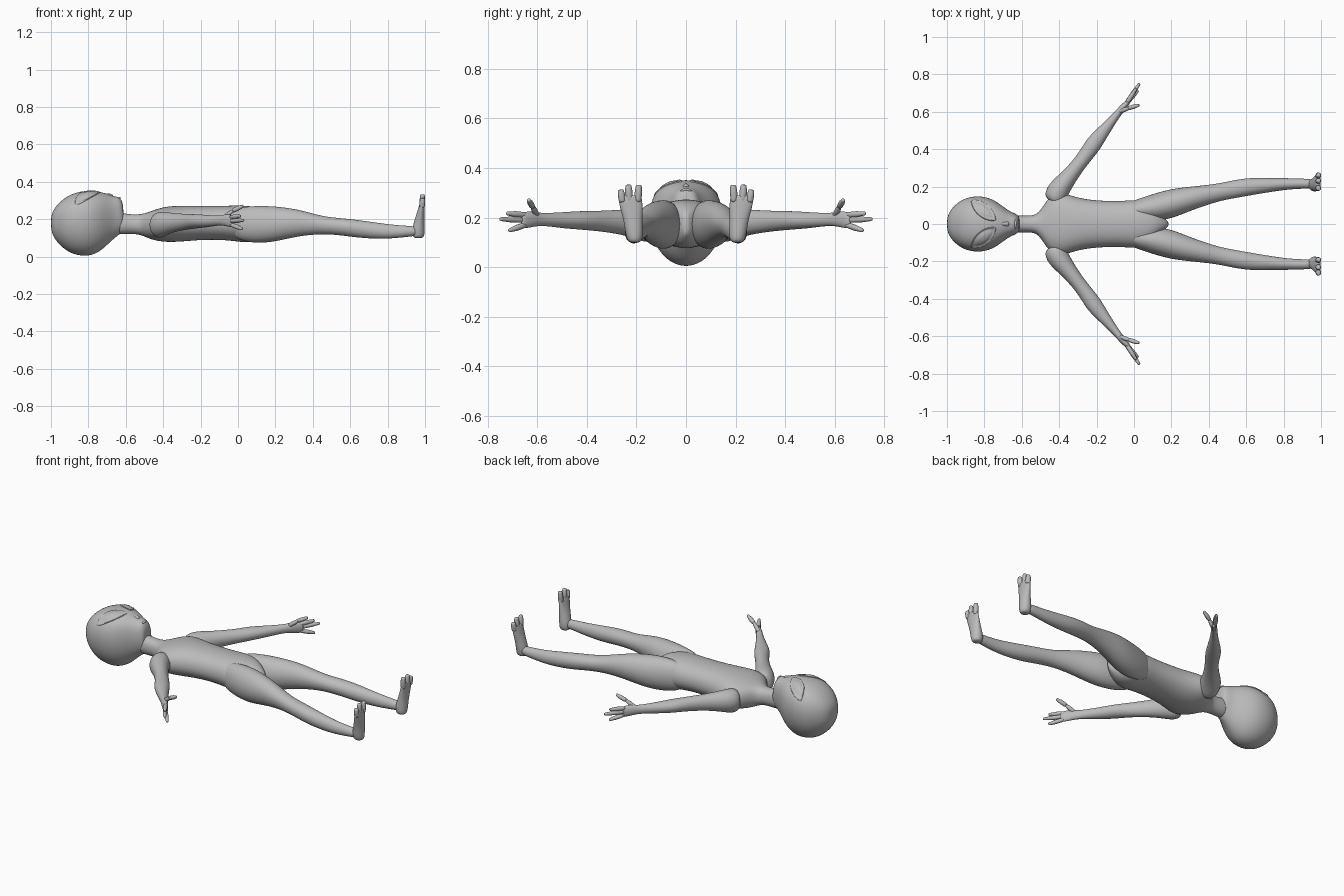
import bpy, bmesh, math
from mathutils import Vector
from mathutils.bvhtree import BVHTree

skin = bpy.data.materials.new("grey_skin")
skin.diffuse_color = (0.5, 0.5, 0.5, 1)


def finish(name, bm, mirror, levels):
    bmesh.ops.recalc_face_normals(bm, faces=bm.faces[:])
    for f in bm.faces:
        f.smooth = True
    me = bpy.data.meshes.new(name)
    bm.to_mesh(me)
    bm.free()
    me.materials.append(skin)
    ob = bpy.data.objects.new(name, me)
    bpy.context.collection.objects.link(ob)
    if mirror:
        m = ob.modifiers.new("mirror", 'MIRROR')
        m.use_axis = (False, True, False)
        m.use_mirror_merge = False
    if levels:
        s = ob.modifiers.new("smooth", 'SUBSURF')
        s.levels = s.render_levels = levels
    return ob


def loft(name, rings, side, up, mirror=False, n=12, levels=2, power=2.0):
    """Skin a row of rings: (centre x, y, z, half width, upper radius, lower radius)."""
    side, up = Vector(side).normalized(), Vector(up).normalized()
    grow = 3 / (2 + math.cos(2 * math.pi / n))
    bm = bmesh.new()
    rows = []
    for x, y, z, w, ru, rd in rings:
        row = []
        for i in range(n):
            a = 2 * math.pi * i / n
            c, s = math.cos(a), math.sin(a)
            p = power if s > 0 else 2.0
            c = math.copysign(abs(c) ** (2 / p), c)
            s = math.copysign(abs(s) ** (2 / p), s)
            row.append(bm.verts.new(Vector((x, y, z)) + side * c * w * grow
                                    + up * s * (ru if s > 0 else rd) * grow))
        rows.append(row)
    for a, b in zip(rows, rows[1:]):
        for i in range(n):
            j = (i + 1) % n
            bm.faces.new((a[i], a[j], b[j], b[i]))
    bm.faces.new(rows[0])
    bm.faces.new(rows[-1])
    return finish(name, bm, mirror, levels)


def along_x(table):
    """Turn (x, y, half width, bottom, widest height, top) into rings."""
    return [(x, y, m, w, t - m, m - b) for x, y, w, b, m, t in table]


def digit(name, a, b, r0, r1):
    """Tapered finger or toe with a soft knuckle and a rounded tip."""
    a, b = Vector(a), Vector(b)
    d = (b - a).normalized()
    side = d.cross(Vector((0.3, 0.2, 1))).normalized()
    up = side.cross(d)
    rings = []
    for t, r in ((0, r0), (0.3, r0 * 0.85), (0.55, r0), (0.8, r1 * 1.1), (0.97, r1), (1, r1 * 0.6)):
        rings.append((*a.lerp(b, t), r, r, r))
    loft(name, rings, side, up, True, 8, 1)


Y, Z = (0, 1, 0), (0, 0, 1)

# Head: large cranium tapering to a small chin
head = loft("head", along_x([
    (-1.0, 0, 0.025, 0.15, 0.18, 0.21), (-0.99, 0, 0.062, 0.11, 0.18, 0.245),
    (-0.96, 0, 0.1, 0.068, 0.19, 0.285), (-0.91, 0, 0.136, 0.025, 0.195, 0.325),
    (-0.85, 0, 0.149, 0.004, 0.2, 0.347), (-0.79, 0, 0.145, 0.004, 0.205, 0.352),
    (-0.74, 0, 0.123, 0.026, 0.205, 0.346), (-0.7, 0, 0.093, 0.062, 0.21, 0.335),
    (-0.665, 0, 0.068, 0.095, 0.22, 0.322), (-0.635, 0, 0.056, 0.118, 0.22, 0.318),
    (-0.62, 0, 0.046, 0.13, 0.21, 0.298), (-0.612, 0, 0.036, 0.14, 0.2, 0.26)]),
    Y, Z, n=16, power=2.4)

# Neck and torso, closing to a point between the legs
loft("torso", along_x([
    (-0.67, 0, 0.045, 0.12, 0.18, 0.24), (-0.61, 0, 0.045, 0.12, 0.175, 0.23),
    (-0.56, 0, 0.044, 0.122, 0.172, 0.224), (-0.515, 0, 0.05, 0.115, 0.17, 0.226),
    (-0.48, 0, 0.105, 0.098, 0.17, 0.236), (-0.44, 0, 0.16, 0.085, 0.17, 0.252),
    (-0.38, 0, 0.168, 0.077, 0.175, 0.268), (-0.3, 0, 0.138, 0.08, 0.175, 0.272),
    (-0.2, 0, 0.124, 0.09, 0.178, 0.27), (-0.08, 0, 0.121, 0.09, 0.178, 0.27),
    (0.0, 0, 0.128, 0.08, 0.175, 0.273), (0.06, 0, 0.125, 0.074, 0.175, 0.27),
    (0.12, 0, 0.075, 0.085, 0.17, 0.26), (0.17, 0, 0.025, 0.12, 0.17, 0.225),
    (0.185, 0, 0.01, 0.14, 0.17, 0.2)]), Y, Z, n=16, power=2.3)

# Legs: heavy thigh, knee, calf and thin ankle
loft("leg", along_x([
    (-0.04, 0.07, 0.035, 0.12, 0.175, 0.23), (0.0, 0.075, 0.052, 0.088, 0.175, 0.262),
    (0.1, 0.086, 0.074, 0.07, 0.17, 0.272), (0.2, 0.108, 0.08, 0.08, 0.175, 0.268),
    (0.3, 0.135, 0.064, 0.105, 0.185, 0.256), (0.4, 0.157, 0.052, 0.118, 0.18, 0.23),
    (0.47, 0.173, 0.047, 0.12, 0.17, 0.212), (0.54, 0.187, 0.048, 0.115, 0.165, 0.206),
    (0.62, 0.2, 0.047, 0.104, 0.155, 0.198), (0.72, 0.208, 0.038, 0.095, 0.14, 0.184),
    (0.82, 0.215, 0.03, 0.096, 0.13, 0.17), (0.92, 0.216, 0.026, 0.107, 0.135, 0.163),
    (0.965, 0.214, 0.024, 0.112, 0.135, 0.16)]), Y, Z, True)

# Feet stand straight up from the heel, sole facing along the body
loft("foot", [
    (0.965, 0.207, 0.098, 0.018, 0.018, 0.02), (0.965, 0.207, 0.108, 0.03, 0.031, 0.033),
    (0.965, 0.209, 0.14, 0.036, 0.033, 0.035), (0.972, 0.213, 0.18, 0.037, 0.026, 0.033),
    (0.978, 0.218, 0.22, 0.042, 0.02, 0.026), (0.982, 0.223, 0.255, 0.047, 0.016, 0.019),
    (0.985, 0.225, 0.28, 0.047, 0.013, 0.015), (0.986, 0.226, 0.29, 0.04, 0.009, 0.01)],
    Y, (1, 0, 0), True)
for i, (y0, y1, top) in enumerate(((0.195, 0.19, 0.332), (0.228, 0.233, 0.333), (0.256, 0.264, 0.313))):
    digit(f"toe_{i + 1}", (0.984, y0, 0.26), (0.987, y1, top), 0.016, 0.012)

# Arms: shoulder, elbow swelling, slim wrist and flat palm
arm_side = (-0.79, 0.61, 0)
loft("arm", [
    (-0.44, 0.11, 0.17, 0.05, 0.055, 0.06), (-0.42, 0.15, 0.172, 0.062, 0.068, 0.075),
    (-0.395, 0.195, 0.178, 0.057, 0.062, 0.066), (-0.35, 0.25, 0.182, 0.044, 0.05, 0.052),
    (-0.29, 0.325, 0.186, 0.037, 0.042, 0.044), (-0.245, 0.385, 0.188, 0.041, 0.038, 0.04),
    (-0.215, 0.43, 0.19, 0.044, 0.036, 0.038), (-0.17, 0.488, 0.19, 0.035, 0.032, 0.034),
    (-0.115, 0.555, 0.192, 0.023, 0.026, 0.027), (-0.085, 0.592, 0.193, 0.019, 0.026, 0.026),
    (-0.06, 0.622, 0.194, 0.018, 0.032, 0.032), (-0.035, 0.65, 0.19, 0.014, 0.033, 0.034),
    (-0.022, 0.665, 0.188, 0.01, 0.026, 0.028)], arm_side, Z, True)
# Three fingers and a thumb
for name, a, b in (("finger_upper", (-0.04, 0.645, 0.21), (0.012, 0.725, 0.217)),
                   ("finger_middle", (-0.04, 0.648, 0.19), (0.03, 0.752, 0.194)),
                   ("finger_lower", (-0.04, 0.645, 0.172), (0.022, 0.715, 0.147)),
                   ("thumb_base", (-0.08, 0.6, 0.205), (-0.02, 0.622, 0.25)),
                   ("thumb_tip", (-0.03, 0.619, 0.243), (0.028, 0.636, 0.272))):
    digit(name, a, b, 0.013, 0.008)

# Eyes: slanted almond domes with a raised rim laid on the face
bpy.context.view_layer.update()
tree = BVHTree.FromObject(head, bpy.context.evaluated_depsgraph_get())
tip_in, tip_out = Vector((-0.745, 0.024)), Vector((-0.865, 0.122))
axis = tip_out - tip_in
mid, half = (tip_in + tip_out) / 2, axis.length / 2
axis.normalize()
across = Vector((-axis.y, axis.x))
bm = bmesh.new()
rows = []
for scale, lift in ((1.12, -0.004), (1.06, 0.004), (0.98, 0.005), (0.9, -0.001), (0.6, 0.004), (0.25, 0.006)):
    row = []
    for i in range(24):
        a = 2 * math.pi * i / 24
        s = math.sin(a)
        p = mid + axis * math.cos(a) * half * scale + across * s * abs(s) ** 0.4 * 0.034 * scale
        hit, normal, _, _ = tree.ray_cast(Vector((p.x, p.y, 1)), Vector((0, 0, -1)))
        if hit is None:
            hit, normal, _, _ = tree.find_nearest(Vector((p.x, p.y, 0.28)))
        row.append(bm.verts.new(hit + normal * lift))
    rows.append(row)
for a, b in zip(rows, rows[1:]):
    for i in range(24):
        bm.faces.new((a[i], a[(i + 1) % 24], b[(i + 1) % 24], b[i]))
bm.faces.new(rows[-1])
finish("eye", bm, True, 1)

# Small nose bridge and lips
loft("nose", along_x([(-0.72, 0, 0.006, 0.32, 0.328, 0.338), (-0.695, 0, 0.011, 0.315, 0.325, 0.338),
                      (-0.675, 0, 0.015, 0.31, 0.32, 0.335), (-0.667, 0, 0.01, 0.31, 0.318, 0.326)]), Y, Z, n=8)
for name, x in (("upper_lip", -0.648), ("lower_lip", -0.634)):
    loft(name, [(x, y, 0.314 - abs(y) * 0.25, r, r, r) for y, r in
                ((-0.026, 0.002), (-0.013, 0.006), (0, 0.007), (0.013, 0.006), (0.026, 0.002))],
         (1, 0, 0), Z, n=8, levels=1)
